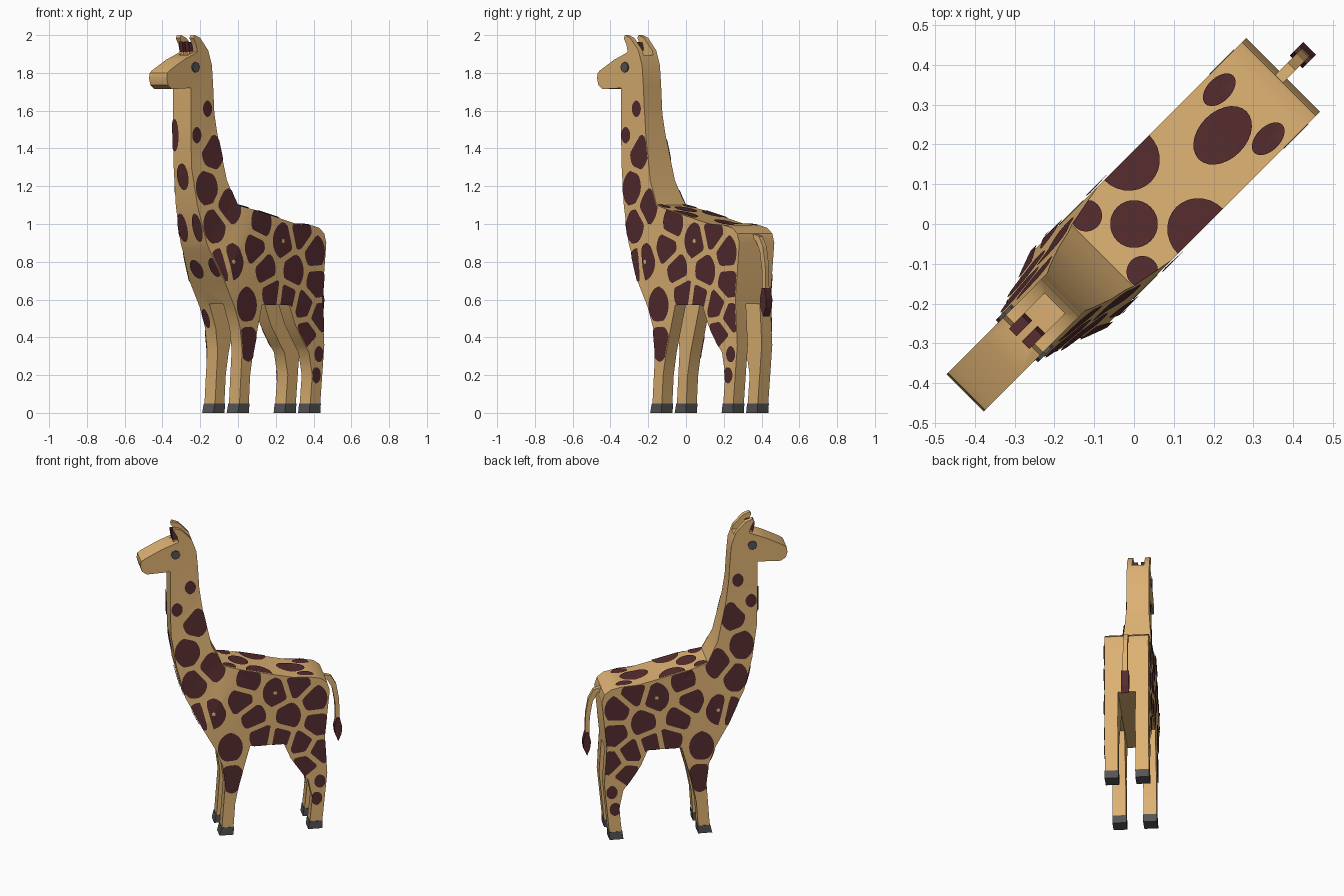
import bpy, bmesh, math
from mathutils import Vector
from mathutils.geometry import intersect_line_line_2d

cube = bpy.data.objects.get("Cube")
if cube:
    bpy.data.objects.remove(cube, do_unlink=True)


def material(name, colour):
    mat = bpy.data.materials.new(name)
    mat.use_nodes = True
    mat.diffuse_color = (*colour, 1)
    mat.node_tree.nodes["Principled BSDF"].inputs["Base Color"].default_value = (*colour, 1)
    return mat


tan = material("tan_hide", (.72, .44, .17))
brown = material("dark_brown", (.09, .025, .028))
grey = material("dark_grey", (.09, .09, .095))


def make_object(name, bm, *mats):
    mesh = bpy.data.meshes.new(name)
    bm.to_mesh(mesh)
    bm.free()
    for mat in mats:
        mesh.materials.append(mat)
    obj = bpy.data.objects.new(name, mesh)
    obj.rotation_euler.z = math.pi / 4      # the animal stands diagonally
    bpy.context.collection.objects.link(obj)
    return obj


def prism_mesh(outline, y0, y1):
    """Extrude a side outline (length, height) from y0 to y1."""
    bm = bmesh.new()
    face = bm.faces.new([bm.verts.new((x, y0, z)) for x, z in outline])
    extruded = bmesh.ops.extrude_face_region(bm, geom=[face])["geom"]
    for v in extruded:
        if isinstance(v, bmesh.types.BMVert):
            v.co.y = y1
    bmesh.ops.recalc_face_normals(bm, faces=bm.faces)
    return bm


def prism(name, outline, y0, y1, mat):
    return make_object(name, prism_mesh(outline, y0, y1), mat)


def box(x0, x1, z0, z1):
    return [(x0, z0), (x1, z0), (x1, z1), (x0, z1)]


def interpolate(chain, value):
    """Piecewise linear lookup in (key, result) pairs."""
    for (a, fa), (b, fb) in zip(chain, chain[1:]):
        if value <= b:
            return fa + (fb - fa) * max(0, value - a) / (b - a)
    return chain[-1][1]


# Half width narrows along a slanted axis up the neck
TAPER = [(1.07, .131), (1.35, .102), (1.95, .067), (3, .066)]
SLOPE = 1.59


def half_width(x, z):
    return interpolate(TAPER, z - SLOPE * x)


# Side outline: chest and neck front, head, ear, nape, back, rump, underside
chest = [(-.12, .05), (-.1, .33), (-.115, .45), (-.156, .56), (-.233, .7), (-.333, .9),
         (-.385, 1.1), (-.415, 1.3), (-.42, 1.5), (-.42, 1.72)]
head = [(-.56, 1.714), (-.59, 1.735), (-.6, 1.77), (-.595, 1.8), (-.575, 1.815),
        (-.47, 1.87), (-.37, 1.91)]
ear = [(-.38, 1.95), (-.4, 1.985), (-.39, 2), (-.35, 1.985), (-.29, 1.92), (-.262, 1.84)]
nape = [(-.253, 1.735), (-.245, 1.6), (-.227, 1.47), (-.175, 1.23)]
back = [(-.112, 1.1), (.31, 1), (.41, .995), (.476, .98), (.515, .95), (.53, .9)]
hind = [(.5, .6), (.515, .36), (.485, .05), (.41, .05), (.425, .2), (.4, .32),
        (.37, .36), (.295, .47), (.253, .57)]
belly = [(.05, .57), (-.018, .32), (-.04, .2), (-.05, .05)]
outline = chest + head + ear + nape + back + hind + belly

# Body with neck, head and legs in one piece
bm = prism_mesh(outline, -1, 1)
for q, _ in TAPER[:3]:
    bmesh.ops.bisect_plane(bm, geom=bm.verts[:] + bm.edges[:] + bm.faces[:], dist=1e-5,
                           plane_co=(0, 0, q), plane_no=Vector((-SLOPE, 0, 1)).normalized())
for v in bm.verts:
    v.co.y *= half_width(v.co.x, v.co.z)
body = make_object("body", bm, tan)

# Open the gaps between the legs and between the ears
cutters = [prism("leg_gap", box(-1, 1, -1, .577), -.052, .052, tan),
           prism("ear_gap", box(-1, 1, 1.895, 3), -.036, .036, tan)]
ear_floor = cutters[1]
for cutter in cutters:
    cutter.hide_render = True
    mod = body.modifiers.new(cutter.name, "BOOLEAN")
    mod.operation = "DIFFERENCE"
    mod.solver = "EXACT"
    mod.object = cutter
bpy.context.view_layer.update()
graph = bpy.context.evaluated_depsgraph_get()
cut_mesh = bpy.data.meshes.new_from_object(body.evaluated_get(graph))
body.modifiers.clear()
body.data = cut_mesh
for cutter in cutters:
    bpy.data.objects.remove(cutter, do_unlink=True)
bpy.ops.object.select_all(action="DESELECT")
body.select_set(True)
bpy.context.view_layer.objects.active = body
bpy.ops.object.shade_smooth_by_angle(angle=math.radians(35))

# Hooves, eyes and horns on both sides
octagon = [(math.cos(k * math.pi / 4), math.sin(k * math.pi / 4)) for k in range(8)]
eye = [(-.388 + .028 * c, 1.83 + .028 * s) for c, s in octagon]
front_hoof = [(-.135, 0), (-.05, 0), (-.048, .05), (-.123, .05)]
hind_hoof = [(.4, 0), (.484, 0), (.487, .05), (.407, .05)]
for side, sign in (("left", -1), ("right", 1)):
    prism(side + "_front_hoof", front_hoof, sign * .05, sign * .133, grey)
    prism(side + "_hind_hoof", hind_hoof, sign * .05, sign * .133, grey)
    prism(side + "_eye", eye, sign * .05, sign * .075, grey)
    prism(side + "_horn_stem", box(-.395, -.365, 1.87, 1.93), sign * .014, sign * .032, tan)
    prism(side + "_horn_tip", [(-.4, 1.91), (-.352, 1.92), (-.362, 1.96), (-.408, 1.965)],
          sign * .009, sign * .036, brown)

# Tail and tuft
path = [(.5, .95), (.55, .935), (.58, .88), (.597, .78), (.6, .64)]
inner = [(x - .015, z - .022) for x, z in reversed(path)]
prism("tail", [(x + .01, z) for x, z in path] + inner, -.014, .014, tan)
prism("tail_tuft", [(.59, .66), (.61, .66), (.624, .6), (.62, .555), (.6, .51),
                    (.582, .555), (.576, .6)], -.023, .023, brown)

# Coat patches: cells grown around centres (hundredths), kept inside the outline
centres = [Vector((x, z)) / 100 for x, z in (
    (-30, 161), (-38, 147), (-27, 138), (-32, 119), (-17, 109), (-28, 99), (4, 101),
    (20, 91), (-1, 87), (34, 95), (44, 85), (7, 76), (28, 75), (45, 68), (-7, 57),
    (12, 63), (23, 61), (36, 57), (47, 51), (-6, 37), (38, 42), (47, 31), (45, 20),
    (-17, 80), (-25, 78))]
GAP = .015
STEPS = 28
coat = bmesh.new()


def plate(points, middle, facing, index=0):
    """Fan of triangles around a middle point, turned to face outwards."""
    hub = coat.verts.new(middle)
    rim = [coat.verts.new(p) for p in points]
    for a, b in zip(rim, rim[1:] + rim[:1]):
        face = coat.faces.new((hub, a, b))
        face.material_index = index
        face.normal_update()
        if face.normal.dot(Vector(facing)) < 0:
            face.normal_flip()


def directions():
    for k in range(STEPS):
        a = math.tau * k / STEPS
        yield Vector((math.cos(a), math.sin(a)))


def reach(centre, d):
    small = centre.y > 1.45 or centre.y < .35
    limit = (.045 if small else .1) * (1 - .25 * abs(d.x))
    for other in centres:
        span = other - centre
        along = d.dot(span.normalized()) if span.length else 0
        if along > 0:
            limit = min(limit, (span.length / 2 - GAP) / along)
    for p, q in zip(outline, outline[1:] + outline[:1]):
        hit = intersect_line_line_2d(centre, centre + d * limit, Vector(p), Vector(q))
        if hit:
            limit = min(limit, (hit - centre).length)
    return limit


for sign in (-1, 1):
    def flank(p, lift=.005):
        return (p.x, sign * (half_width(*p) + lift), p.y)
    for c in centres:
        plate([flank(c + d * reach(c, d)) for d in directions()], flank(c), (0, sign, 0))
    for c in (centres[7], centres[23]):      # pale dots inside two patches
        plate([flank(c + d * .011, .008) for d in directions()], flank(c, .008), (0, sign, 0), 1)

# Patches on the chest and neck front: sideways, height, half sizes
front_line = [(z, x) for x, z in chest]


def front_point(y, z):
    x = interpolate(front_line, z)
    w = half_width(x, z)
    return (x - .006, max(-w, min(w, y)), z)


for y, z, w, h in ((.05, 1.47, .03, .085), (0, 1.25, .042, .07), (.055, .98, .035, .075),
                   (-.055, .98, .035, .075), (.04, .76, .045, .05), (-.1, .77, .04, .05),
                   (.1, .5, .025, .05)):
    plate([front_point(y + w * d.x, z + h * d.y) for d in directions()],
          front_point(y, z), (-1, 0, 0))


# Patches along the back: length, sideways, half sizes
def back_point(x, y):
    w = half_width(x, interpolate(back, x))
    return (x, max(-w, min(w, y)), interpolate(back, x) + .005)


for x, y, w, h in ((.315, 0, .085, .06), (0, 0, .06, .06), (.39, .087, .05, .03),
                   (.39, -.087, .05, .03), (.105, .13, .08, .085), (.105, -.13, .08, .085),
                   (-.07, .1, .04, .04), (-.07, -.1, .04, .04)):
    plate([back_point(x + w * d.x, y + h * d.y) for d in directions()],
          back_point(x, max(-.1, min(.1, y))), (0, 0, 1))
make_object("coat_patches", coat, brown, tan)
